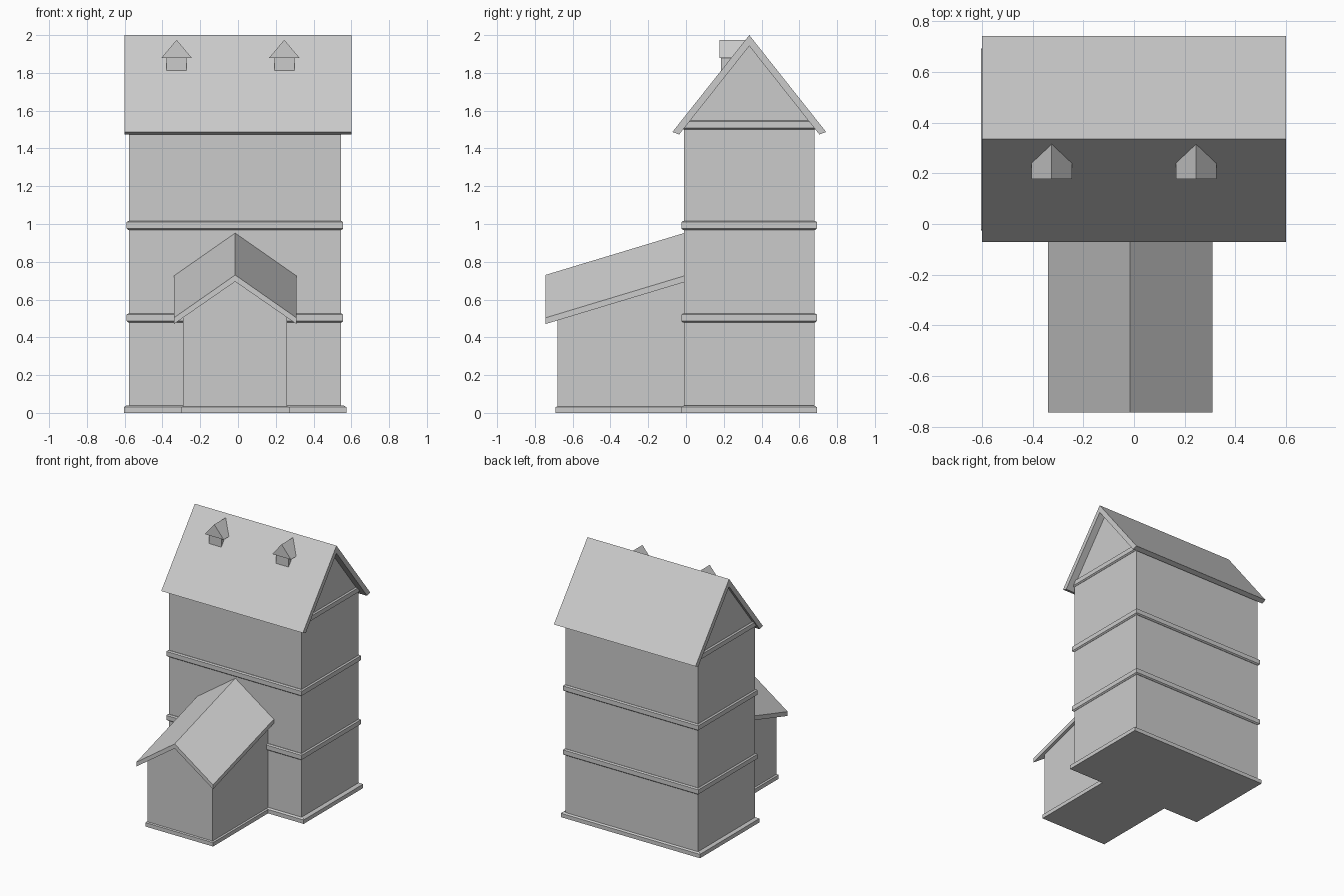
import bpy
import bmesh

cube = bpy.data.objects.get("Cube")
if cube:
    bpy.data.objects.remove(cube, do_unlink=True)

grey = bpy.data.materials.new("plain_grey")
grey.use_nodes = True
colour = (0.6, 0.6, 0.6, 1)
grey.diffuse_color = colour
grey.node_tree.nodes["Principled BSDF"].inputs["Base Color"].default_value = colour


def loft(name, rings):
    """Join matching rings of points into a closed solid."""
    bm = bmesh.new()
    loops = [[bm.verts.new(p) for p in ring] for ring in rings]
    n = len(loops[0])
    for low, high in zip(loops, loops[1:]):
        for i in range(n):
            j = (i + 1) % n
            bm.faces.new((low[i], low[j], high[j], high[i]))
    bm.faces.new(loops[0])
    bm.faces.new(loops[-1])
    bmesh.ops.recalc_face_normals(bm, faces=bm.faces)
    mesh = bpy.data.meshes.new(name)
    bm.to_mesh(mesh)
    bm.free()
    mesh.materials.append(grey)
    obj = bpy.data.objects.new(name, mesh)
    bpy.context.collection.objects.link(obj)
    return obj


def slab(name, x0, x1, y0, y1, levels):
    """Rectangular block; levels are (height, inset) pairs."""
    loft(name, [[(x0 + i, y0 + i, z), (x1 - i, y0 + i, z),
                 (x1 - i, y1 - i, z), (x0 + i, y1 - i, z)] for z, i in levels])


def along_x(name, profile, x0, x1):
    loft(name, [[(x, y, z) for y, z in profile] for x in (x0, x1)])


def along_y(name, profile, y0, y1, slope=0):
    """Extrude a front profile backwards, rising with the slope."""
    loft(name, [[(x, y, z + slope * (y - y0) * (z > 0.001)) for x, z in profile]
                for y in (y0, y1)])


MID = -0.015     # centre line of tower and porch
RIDGE = 0.335    # ridge of the main roof

# Tower walls with gables
along_x("tower_walls", [(-0.01, 0), (0.68, 0), (0.68, 1.51), (RIDGE, 1.95), (-0.01, 1.51)],
        -0.578, 0.546)

# Storey ledges and foundation
for i, z in enumerate((0.478, 0.968, 1.5)):
    slab(f"storey_ledge_{i + 1}", -0.59, 0.557, -0.025, 0.693,
         [(z, 0.01), (z + 0.008, 0), (z + 0.042, 0), (z + 0.049, 0.01)])
slab("tower_base", -0.604, 0.574, -0.025, 0.693, [(0, 0), (0.03, 0), (0.038, 0.012)])
slab("porch_base", -0.302, 0.272, -0.69, -0.02, [(0, 0), (0.03, 0), (0.035, 0.008)])

# Main roof shell
along_x("main_roof", [(RIDGE, 2), (-0.072, 1.487), (-0.036, 1.474), (RIDGE, 1.942),
                      (0.706, 1.474), (0.742, 1.487)], -0.6, 0.6)

# Porch, its walls and roof rising towards the tower
RISE = 0.302
along_y("porch_walls", [(MID - 0.275, 0), (MID + 0.275, 0), (MID + 0.275, 0.53),
                        (MID, 0.722), (MID - 0.275, 0.53)], -0.68, 0, RISE)
along_y("porch_roof", [(MID, 0.73), (MID - 0.325, 0.503), (MID - 0.325, 0.47),
                       (MID, 0.695), (MID + 0.325, 0.47), (MID + 0.325, 0.503)],
        -0.745, 0, RISE)

# Dormers
for side, x in (("right", -0.325), ("left", 0.245)):
    slab(f"{side}_dormer_body", x - 0.053, x + 0.053, 0.186, 0.3, [(1.8, 0), (1.89, 0)])
    along_y(f"{side}_dormer_roof", [(x - 0.08, 1.88), (x + 0.08, 1.88), (x, 1.975)],
            0.177, RIDGE)
